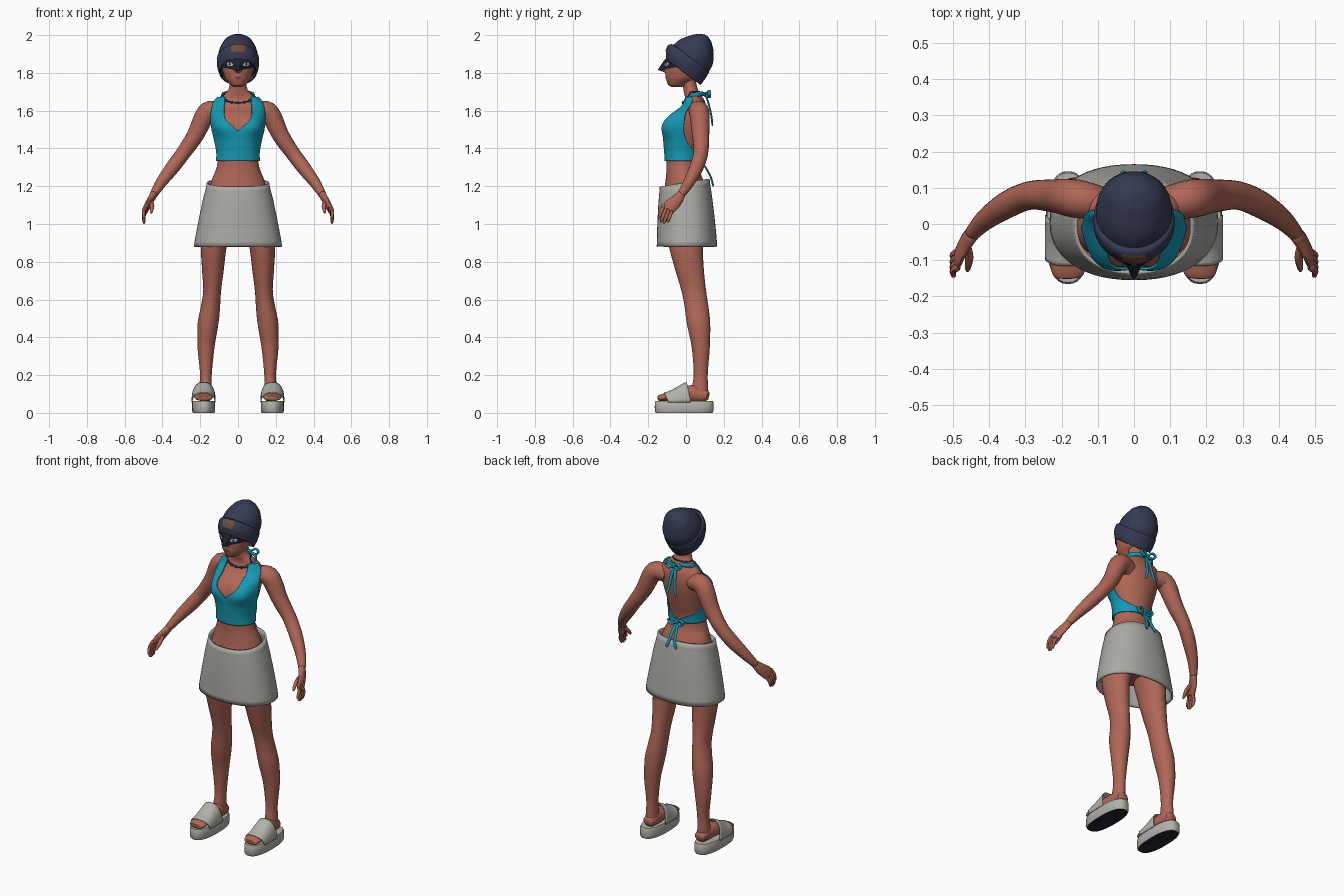
import bpy
import math
from mathutils import Vector

cube = bpy.data.objects.get("Cube")
if cube:
    bpy.data.objects.remove(cube, do_unlink=True)


def material(name, *rgb):
    mat = bpy.data.materials.new(name)
    mat.use_nodes = True
    mat.diffuse_color = (*rgb, 1)
    mat.node_tree.nodes["Principled BSDF"].inputs["Base Color"].default_value = (*rgb, 1)
    return mat


SKIN = material("skin", .43, .135, .095)
TEAL = material("teal cloth", .008, .32, .46)
GREY = material("skirt grey", .41, .40, .375)
SANDAL = material("sandal grey", .45, .44, .40)
NAVY = material("navy knit", .036, .043, .085)
BROWN = material("brown leather", .17, .075, .05)
CHARCOAL = material("charcoal", .014, .016, .026)
WHITE = material("eye white", .5, .56, .62)
LIPS = material("lip", .22, .05, .045)
BEAD = material("dark bead", .012, .06, .08)


def sample(table, key):
    """Smooth interpolation of table rows, keyed by the first column."""
    last = len(table) - 1
    i = max(j for j in range(last) if j == 0 or table[j][0] <= key)
    near = [table[min(max(i + d, 0), last)] for d in (-1, 0, 1, 2)]
    f = (key - near[1][0]) / (near[2][0] - near[1][0])
    return [b + .5 * f * (c - a + f * (2*a - 5*b + 4*c - d + f * (3*(b - c) + d - a)))
            for a, b, c, d in zip(*near)][1:]


def spread(start, end, count):
    return [start + (end - start) * k / count for k in range(count + 1)]


def build(name, rows, mat, closed=True, caps=True, mirror=False, thick=0):
    """Skin a grid of points, one ring or strip per row."""
    n, m = len(rows[0]), len(rows)
    faces = [(i*n + j, i*n + (j + 1) % n, (i + 1)*n + (j + 1) % n, (i + 1)*n + j)
             for i in range(m - 1) for j in range(n if closed else n - 1)]
    if closed and caps:
        faces += [tuple(reversed(range(n))), tuple(range((m - 1)*n, m*n))]
    mesh = bpy.data.meshes.new(name)
    mesh.from_pydata([p for row in rows for p in row], [], faces)
    mesh.materials.append(mat)
    obj = bpy.data.objects.new(name, mesh)
    bpy.context.collection.objects.link(obj)
    if mirror:
        obj.modifiers.new("Mirror", 'MIRROR')
    if thick:
        mod = obj.modifiers.new("Solidify", 'SOLIDIFY')
        mod.thickness, mod.offset = abs(thick), math.copysign(1, thick)
    bpy.ops.object.select_all(action='DESELECT')
    obj.select_set(True)
    bpy.context.view_layer.objects.active = obj
    bpy.ops.object.shade_smooth_by_angle(angle=math.radians(45))
    return obj


def surface(table, bump=None, power=1):
    """Rounded upright form from rows of height, y, half width, half depth, x."""
    def point(z, deg, off=0):
        y, rx, ry, *x = sample(table, z)
        off += bump(z, deg) if bump else 0
        s, c = math.sin(math.radians(deg)), math.cos(math.radians(deg))
        s, c = (math.copysign(abs(v) ** power, v) for v in (s, c))
        return Vector((sum(x) + (rx + off) * s, y - (ry + off) * c, z))
    return point


def loft(name, surf, heights, mat, n=40, **options):
    rows = [[surf(z, 360 * j / n) for j in range(n)] for z in heights]
    return build(name, rows, mat, **options)


def patch(name, surf, table, off, mat, nz=8, n=16, **options):
    """Sheet lying on a surface; rows of height, first angle, last angle."""
    rows = []
    for z in spread(table[0][0], table[-1][0], nz):
        a, b = sample(table, z)
        rows.append([surf(z, d, off) for d in spread(max(a, 0), min(b, 180), n)])
    return build(name, rows, mat, closed=False, mirror=True, **options)


def tube(name, pts, mat, ref=(0, 0, 1), n=12, steps=4, mirror=True):
    """Limb or cord through rows of x, y, z, radius and second radius."""
    table = [(k, *p) for k, p in enumerate(pts)]
    last = steps * (len(pts) - 1)
    path = [sample(table, k / steps) for k in range(last + 1)]
    rows = []
    for k, (x, y, z, a, *b) in enumerate(path):
        t = Vector(path[min(k + 1, last)][:3]) - Vector(path[max(k - 1, 0)][:3])
        side = Vector(ref).cross(t).normalized()
        up = t.normalized().cross(side)
        taper = .55 if k in (0, last) else 1
        b = b[0] if b else a
        rows.append([Vector((x, y, z)) + taper * (side * a * math.cos(w) + up * b * math.sin(w))
                     for w in spread(0, math.tau, n)[:-1]])
    return build(name, rows, mat, mirror=mirror)


def ball(name, centre, r, mat):
    surf = surface([(-1, 0, 0, 0), (1, 0, 0, 0)], None)
    rows = [[Vector(centre) + r * Vector((math.sin(u)*math.cos(v), math.sin(u)*math.sin(v), -math.cos(u)))
             for v in spread(0, math.tau, 10)[:-1]] for u in spread(.1, math.pi - .1, 6)]
    return build(name, rows, mat)


# Torso and neck
def bust(z, deg):
    deg = abs((deg + 180) % 360 - 180)
    return .024 * math.exp(-((deg - 32) / 26) ** 2 - ((z - 1.52) / .055) ** 2)


torso = surface([
    (.98, .005, .15, .115), (1.08, 0, .165, .12), (1.16, -.003, .158, .115),
    (1.23, -.008, .14, .1), (1.3, -.018, .113, .085), (1.37, -.018, .105, .087),
    (1.44, -.012, .116, .098), (1.51, -.003, .132, .105), (1.57, .013, .138, .097),
    (1.62, .04, .135, .068), (1.65, .045, .12, .055), (1.675, .04, .095, .046),
    (1.7, .028, .058, .04), (1.73, .02, .045, .037), (1.8, .01, .044, .037)], bust)
loft("torso", torso, spread(.98, 1.8, 64), SKIN, 64)

# Halter top with neck strap and two bows at the back
patch("halter_top", torso, [
    (1.333, 0, 180), (1.36, 0, 166), (1.39, 0, 128), (1.43, 0, 102), (1.487, 0, 88),
    (1.55, 24, 83), (1.61, 30, 74), (1.64, 32, 78), (1.67, 38, 86)],
    .004, TEAL, 44, 36, thick=.006)
tube("neck_strap", [(.088, .015, 1.66, .006, .017), (.078, .06, 1.685, .006, .014),
                    (.045, .088, 1.69, .006, .011), (0, .1, 1.684, .006, .01)], TEAL)


def bow(name, y, z, drop, back):
    ball(name + "_knot", (0, y + .004, z), .015, TEAL)
    loop = [(0, 0, 0), (.028, .018, .02), (.05, .018, .008), (.03, .018, -.012), (0, 0, 0)]
    tube(name + "_loops", [(a, y + b, z + c, .006, .009) for a, b, c in loop], TEAL, (0, 1, 0))
    tail = [(0, 0, 0), (.012, back * .5, -drop * .35), (.018, back * .85, -drop * .7),
            (.032, back, -drop)]
    tube(name + "_tails", [(a, y + b, z + c, .009, .005) for a, b, c in tail], TEAL, (0, 1, 0))


bow("neck_bow", .105, 1.684, .165, .035)
bow("waist_bow", .078, 1.335, .135, .066)

# Beaded necklace
drape = [torso(1.7 - .058 * max(0, math.cos(math.radians(d))) ** 1.5, d, .003)
         for d in spread(-180, 180, 24)]
tube("necklace", [(*p, .004) for p in drape], BEAD, steps=2, n=6, mirror=False)
for k in range(9, 16):
    ball("necklace_bead", drape[k], .0075, BEAD)


# Head with nose
def nose(z, deg):
    deg = abs((deg + 180) % 360 - 180)
    t = z - 1.815
    rise = max(0, 1 - t / .055 if t > 0 else 1 + t / .014)
    return .036 * rise * math.exp(-(deg / 9) ** 2)


head = surface([(1.725, -.05, .022, .028), (1.737, -.045, .042, .05), (1.77, -.022, .068, .084),
                (1.82, -.01, .083, .099), (1.88, 0, .09, .105), (1.93, .012, .08, .09),
                (1.962, .025, .045, .05)], nose)
loft("head", head, spread(1.725, 1.962, 60), SKIN, 96)
patch("lips", head, [(1.766, 0, 5), (1.774, 0, 15), (1.782, 0, 8)], .003, LIPS)
patch("mask", head, [(1.812, 0, 12), (1.82, 0, 24), (1.828, 0, 62), (1.85, 0, 76),
                     (1.874, 0, 72)], .005, CHARCOAL, 18, 40)
patch("eyes", head, [(1.836, 20, 33), (1.846, 16, 38), (1.855, 21, 37)], .008, WHITE)
patch("pupils", head, [(1.838, 25, 29), (1.846, 23, 31), (1.854, 25, 29)], .01, CHARCOAL)

# Knitted hat leaning back, with folded brim and patch
brim = surface([(0, 0, .1, .115), (.03, -.011, .11, .126), (.065, -.016, .112, .129),
                (.08, -.014, .11, .125), (.086, -.012, .102, .116)])
crown = surface([(.03, -.01, .103, .117), (.08, -.01, .105, .117), (.13, -.008, .1, .107),
                 (.19, -.01, .075, .068), (.218, -.012, .042, .036), (.228, -.014, .012, .01)])
hat = [loft("hat_brim", brim, spread(0, .086, 12), NAVY, 48, caps=False, thick=-.008),
       loft("hat_crown", crown, spread(.03, .228, 22), NAVY, 48),
       patch("hat_patch", brim, [(.03, 0, 18), (.074, 0, 18)], .004, BROWN)]
for obj in hat:
    obj.location = (0, -.015, 1.805)
    obj.rotation_euler.x = math.radians(-37)

# Arms and hands
tube("arms", [(.08, .055, 1.585, .045), (.16, .07, 1.594, .053), (.227, .078, 1.468, .045),
              (.29, .078, 1.375, .039), (.35, .053, 1.295, .037), (.41, .012, 1.215, .029),
              (.45, -.03, 1.15, .02)], SKIN, n=20, steps=6)
tube("palms", [(.44, -.02, 1.165, .021, .02), (.464, -.05, 1.125, .032, .017),
               (.482, -.085, 1.092, .037, .014), (.487, -.098, 1.075, .032, .011)],
     SKIN, (1, 0, 0), 16)
for k, finger in enumerate(("index", "middle", "ring", "little")):
    y, z = -.117 + k * .014, 1.105 - k * .011
    reach = (.9, 1, .95, .75)[k]
    tube(finger + "_fingers", [(.484, y, z, .01), (.499, y - .014 * reach, z - .04 * reach, .0095),
                               (.497, y - .03 * reach, z - .085 * reach, .007)], SKIN, (1, 0, 0), 8)
tube("thumbs", [(.464, -.055, 1.125, .013), (.455, -.093, 1.095, .012),
                (.46, -.13, 1.058, .007)], SKIN, (1, 0, 0), 8)

# Skirt, open at both ends, waist a little higher behind
skirt = surface([(.88, .005, .233, .16), (1.03, 0, .207, .151), (1.13, -.004, .186, .142),
                 (1.22, -.007, .165, .132)], power=.9)
rows = [[skirt(z, d) for d in spread(0, 360, 56)[:-1]] for z in spread(.88, 1.22, 12)]
for p in (p for row in rows for p in row):
    p.z += .16 * p.y * (p.z - .88) / .34
build("skirt", rows, GREY, caps=False, thick=-.01)

# Legs and feet
leg = surface([(.08, .075, .034, .042, .172), (.14, .075, .033, .042, .172),
               (.2, .078, .031, .037, .17), (.35, .078, .045, .048, .169),
               (.48, .066, .055, .062, .158), (.56, .056, .051, .063, .146),
               (.64, .042, .047, .065, .137), (.75, .02, .057, .075, .133),
               (.88, 0, .068, .09, .128), (1, 0, .078, .104, .107), (1.1, 0, .078, .108, .09)])
loft("legs", leg, spread(.08, 1.1, 48), SKIN, 28, mirror=True)
tube("feet", [(.172, .122, .088, .034, .028), (.172, .06, .1, .038, .045),
              (.175, 0, .1, .043, .042), (.18, -.08, .088, .05, .025),
              (.182, -.13, .08, .046, .018), (.182, -.15, .076, .034, .012)], SKIN, n=20)

# Platform sandals with dark undersides
sole = surface([(0, -.01, .057, .15, .182), (.008, -.01, .061, .155, .182),
                (.055, -.01, .061, .155, .182), (.064, -.01, .057, .151, .182)], power=.8)
soles = loft("sandal_soles", sole, (0, .008, .03, .055, .064), SANDAL, mirror=True)
soles.data.materials.append(CHARCOAL)
for face in soles.data.polygons:
    face.material_index = int(face.normal.z < -.9)
arch = [(-.115, .046), (-.07, .062), (-.03, .085), (.005, .102)]
rows = []
for y in spread(-.115, .005, 10):
    high, = sample(arch, y)
    rows.append([Vector((.182 - .058 * math.copysign(abs(math.cos(w)) ** .8, math.cos(w)),
                         y + .02 * (1 - math.sin(w)), .056 + high * abs(math.sin(w)) ** .8))
                 for w in spread(0, math.pi, 24)])
build("sandal_straps", rows, SANDAL, closed=False, mirror=True, thick=.006)
